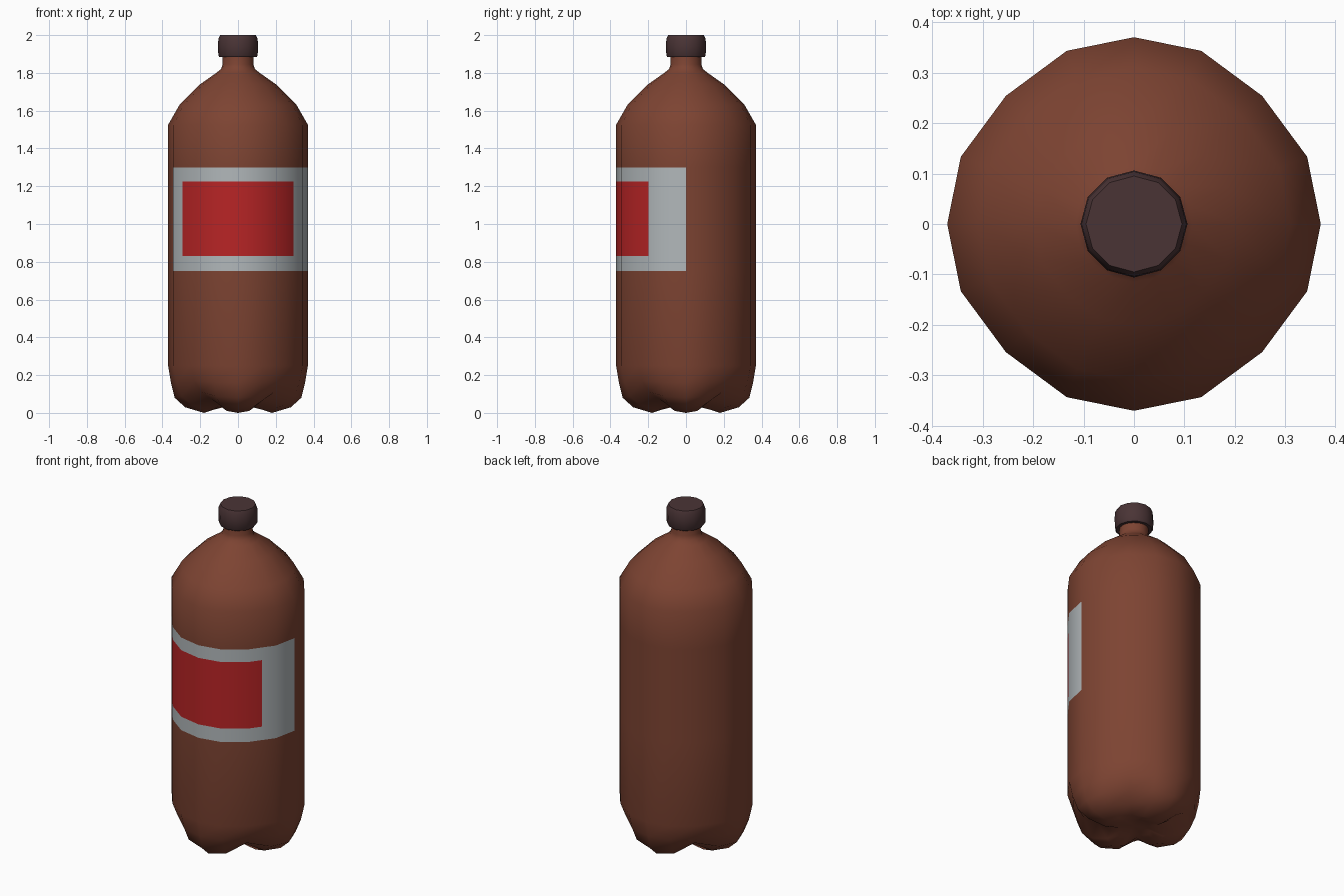
import bpy, bmesh, math
from mathutils import Vector

if "Cube" in bpy.data.objects:
    bpy.data.objects.remove(bpy.data.objects["Cube"])


def material(name, rgb):
    m = bpy.data.materials.new(name)
    m.diffuse_color = (*rgb, 1)
    m.use_nodes = True
    m.node_tree.nodes["Principled BSDF"].inputs["Base Color"].default_value = m.diffuse_color
    return m


BROWN = material("brown plastic", (0.205, 0.057, 0.032))
GREY = material("label grey", (0.44, 0.475, 0.49))
RED = material("label red", (0.48, 0.018, 0.019))
DARK = material("cap dark", (0.068, 0.034, 0.036))


def loft(bm, rings, close_start=None, close_end=None):
    """Skin a list of point rings, with optional fan centres at the ends."""
    vr = [[bm.verts.new(p) for p in ring] for ring in rings]
    n = len(vr[0])
    for a, b in zip(vr, vr[1:]):
        for i in range(n):
            j = (i + 1) % n
            bm.faces.new((a[i], a[j], b[j], b[i]))
    for ring, z in ((vr[0], close_start), (vr[-1], close_end)):
        if z is not None:
            c = bm.verts.new((0, 0, z))
            for i in range(n):
                bm.faces.new((c, ring[i], ring[(i + 1) % n]))
    bmesh.ops.recalc_face_normals(bm, faces=bm.faces)


def finish(bm, name, mats, angle):
    me = bpy.data.meshes.new(name)
    bm.to_mesh(me)
    bm.free()
    for m in mats:
        me.materials.append(m)
    ob = bpy.data.objects.new(name, me)
    bpy.context.collection.objects.link(ob)
    bpy.ops.object.select_all(action='DESELECT')
    ob.select_set(True)
    bpy.context.view_layer.objects.active = ob
    bpy.ops.object.shade_smooth_by_angle(angle=math.radians(angle))
    return ob


# Slightly squared 16-sided section: one quadrant, turned four times
QUAD = [(1, 0), (0.927, 0.36), (0.686, 0.686), (0.36, 0.927)]
SECTION = []
for q in range(4):
    SECTION += QUAD
    QUAD = [(-y, x) for x, y in QUAD]
FOOT = [1, 0.75, 0, 0.75]      # 1 on a foot, 0 in a groove

# Base: (foot radius, foot z, groove radius, groove z)
base = [(0.10, 0.03, 0.08, 0.035), (0.18, 0.0, 0.13, 0.042),
        (0.28, 0.03, 0.20, 0.07), (0.335, 0.08, 0.28, 0.11),
        (0.355, 0.16, 0.338, 0.17)]
# Wall, shoulder and neck: (radius, z)
wall = [(0.37, 0.25), (0.37, 0.75), (0.37, 0.83), (0.37, 1.225), (0.37, 1.30),
        (0.37, 1.525), (0.31, 1.63), (0.20, 1.74), (0.115, 1.80),
        (0.09, 1.82), (0.081, 1.845), (0.081, 1.90)]
rings = []
for fr, fz, gr, gz in base + [(r, z, r, z) for r, z in wall]:
    ring = []
    for i, (x, y) in enumerate(SECTION):
        w = FOOT[i % 4]
        r, z = gr + (fr - gr) * w, gz + (fz - gz) * w
        ring.append((x * r, y * r, z))
    rings.append(ring)

# Bottle with the label cut into its wall
bm = bmesh.new()
loft(bm, rings, close_start=0.045, close_end=1.90)


def label_faces(lo, hi):
    out = []
    for f in bm.faces:
        c = f.calc_center_median()
        if lo < c.z < hi and c.y < 0 and c.x > -0.35:
            out.append(f)
    return out


for x in (-0.295, 0.295):
    fs = label_faces(0.75, 1.30)
    geom = fs + list({e for f in fs for e in f.edges}) + list({v for f in fs for v in f.verts})
    bmesh.ops.bisect_plane(bm, geom=geom, plane_co=Vector((x, 0, 0)), plane_no=Vector((1, 0, 0)))
for f in label_faces(0.75, 1.30):
    f.material_index = 1
for f in label_faces(0.83, 1.225):
    if abs(f.calc_center_median().x) < 0.295:
        f.material_index = 2
finish(bm, "bottle", [BROWN, GREY, RED], 50)

# Twelve-sided screw cap
bm = bmesh.new()
cap = [(0.098, 1.883), (0.104, 1.892), (0.106, 1.94), (0.104, 1.98), (0.095, 2.0)]
loft(bm, [[(r * math.cos(a * math.pi / 6), r * math.sin(a * math.pi / 6), z)
           for a in range(12)] for r, z in cap], close_start=1.883, close_end=2.0)
finish(bm, "cap", [DARK], 50)
